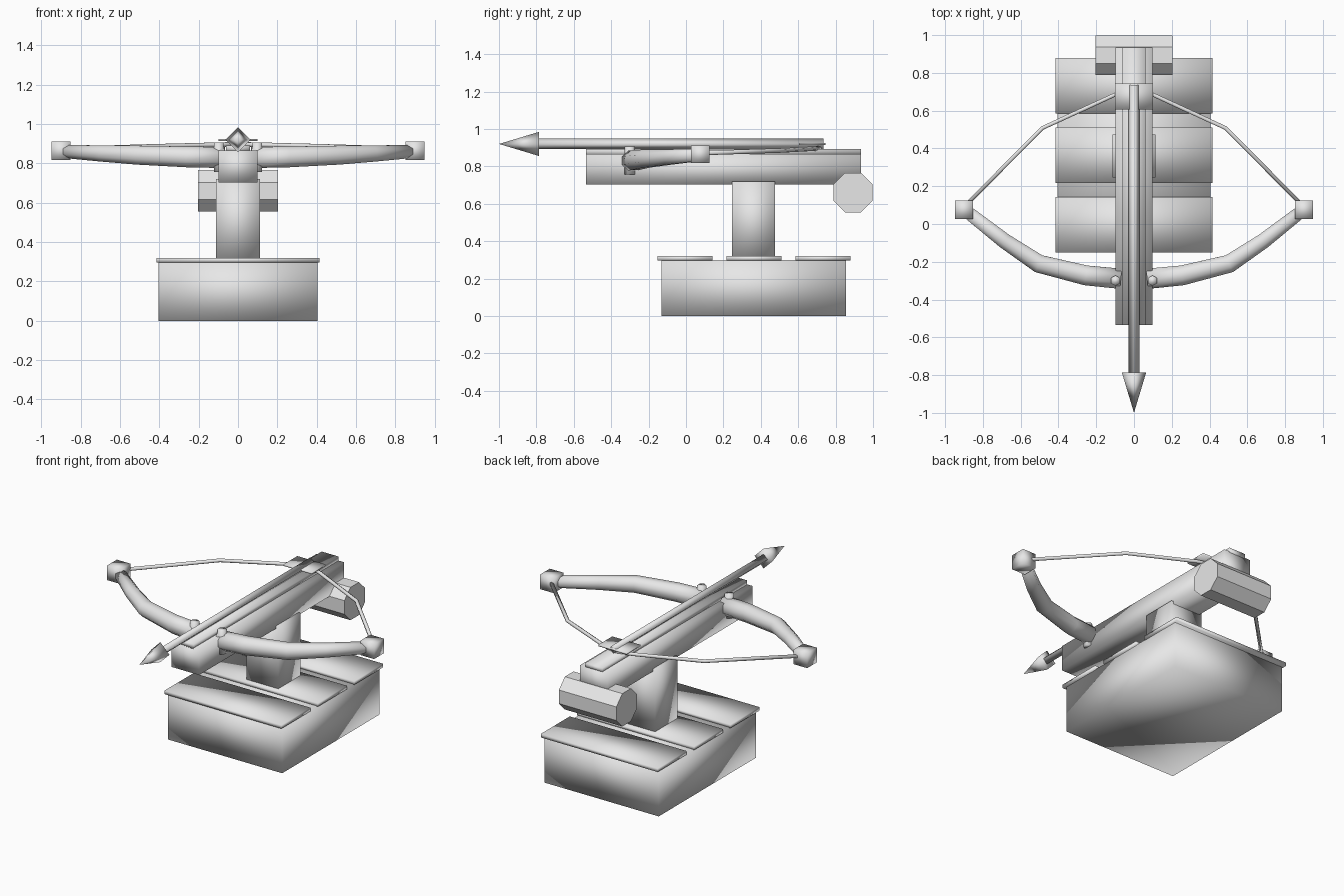
import bpy, bmesh, math
from mathutils import Vector, Matrix

cube = bpy.data.objects.get("Cube")
if cube:
    bpy.data.objects.remove(cube, do_unlink=True)

grey = bpy.data.materials.new("plain_grey")
grey.use_nodes = True
grey.diffuse_color = (0.8, 0.8, 0.8, 1)
grey.node_tree.nodes["Principled BSDF"].inputs["Base Color"].default_value = (0.8, 0.8, 0.8, 1)


def finish(name, bm, smooth=True):
    bmesh.ops.recalc_face_normals(bm, faces=bm.faces[:])
    for f in bm.faces:
        f.smooth = smooth
    mesh = bpy.data.meshes.new(name)
    bm.to_mesh(mesh)
    bm.free()
    mesh.materials.append(grey)
    obj = bpy.data.objects.new(name, mesh)
    bpy.context.collection.objects.link(obj)
    return obj


def box(name, x, y, z):
    """Box from (min, max) ranges along each axis."""
    bm = bmesh.new()
    bmesh.ops.create_cube(bm, size=1)
    for v in bm.verts:
        v.co = [(r[0] + r[1]) / 2 + c * (r[1] - r[0]) for r, c in zip((x, y, z), v.co)]
    return finish(name, bm)


def rod(name, start, end, r1, r2, sides, turn=0.0, smooth=True):
    """Straight prism or cone between two points."""
    a, b = Vector(start), Vector(end)
    bm = bmesh.new()
    m = (Matrix.Translation((a + b) / 2)
         @ (b - a).to_track_quat('Z', 'Y').to_matrix().to_4x4()
         @ Matrix.Rotation(turn, 4, 'Z'))
    bmesh.ops.create_cone(bm, cap_ends=True, segments=sides, radius1=r1,
                          radius2=r2, depth=(b - a).length, matrix=m)
    return finish(name, bm, smooth)


def tube(name, points, radii, sides):
    """Tapered tube along a path, with capped ends."""
    pts = [Vector(p) for p in points]
    bm = bmesh.new()
    rings = []
    for i, p in enumerate(pts):
        along = (pts[min(i + 1, len(pts) - 1)] - pts[max(i - 1, 0)]).normalized()
        side = along.cross(Vector((0, 0, 1))).normalized()
        up = side.cross(along)
        ring = []
        for k in range(sides):
            a = math.tau * (k + 0.5) / sides
            ring.append(bm.verts.new(p + radii[i] * (math.cos(a) * side + math.sin(a) * up)))
        rings.append(ring)
    for r, s in zip(rings, rings[1:]):
        for k in range(sides):
            n = (k + 1) % sides
            bm.faces.new((r[k], r[n], s[n], s[k]))
    bm.faces.new(rings[0])
    bm.faces.new(rings[-1])
    return finish(name, bm)


# Base with three deck planks
box("base", (-0.405, 0.405), (-0.13, 0.855), (0, 0.3))
for i, y in enumerate((-0.152, 0.217, 0.586)):
    box(f"deck_plank_{i + 1}", (-0.415, 0.415), (y, y + 0.294), (0.297, 0.32))

# Post, stock and raised rail
box("post", (-0.113, 0.113), (0.247, 0.475), (0.3, 0.72))
box("stock", (-0.098, 0.098), (-0.535, 0.935), (0.703, 0.866))
box("stock_rail", (-0.06, 0.06), (-0.535, 0.935), (0.86, 0.892))

# Octagonal winch drum
rod("winch_drum", (-0.204, 0.893, 0.66), (0.204, 0.893, 0.66),
    0.114, 0.114, 8, math.pi / 8, smooth=False)

# Bolt with a four-sided head and flat fletching
rod("arrow_shaft", (0, -0.8, 0.92), (0, 0.735, 0.92), 0.028, 0.028, 4)
rod("arrow_head", (0, -0.787, 0.92), (0, -1.0, 0.92), 0.064, 0, 4)
box("arrow_fletching", (-0.1, 0.1), (0.605, 0.745), (0.915, 0.925))

# Bow arms, pins, tip blocks and string halves
for s, side in ((1, "left"), (-1, "right")):
    arm = [(0.07, -0.29, 0.83), (0.255, -0.272, 0.833), (0.505, -0.21, 0.842),
           (0.685, -0.09, 0.85), (0.89, 0.07, 0.862)]
    tube(f"{side}_bow_arm", [(s * x, y, z) for x, y, z in arm],
         (0.058, 0.057, 0.052, 0.044, 0.036), 8)
    rod(f"{side}_arm_pin", (s * 0.098, -0.3, 0.757), (s * 0.098, -0.3, 0.907),
        0.028, 0.028, 6)
    box(f"{side}_bow_tip", sorted((s * 0.852, s * 0.948)), (0.027, 0.125), (0.818, 0.912))
    string = [(0.89, 0.1, 0.872), (0.485, 0.508, 0.885), (0.1, 0.685, 0.895),
              (0, 0.715, 0.897)]
    tube(f"{side}_bowstring", [(s * x, y, z) for x, y, z in string], [0.012] * 4, 6)
